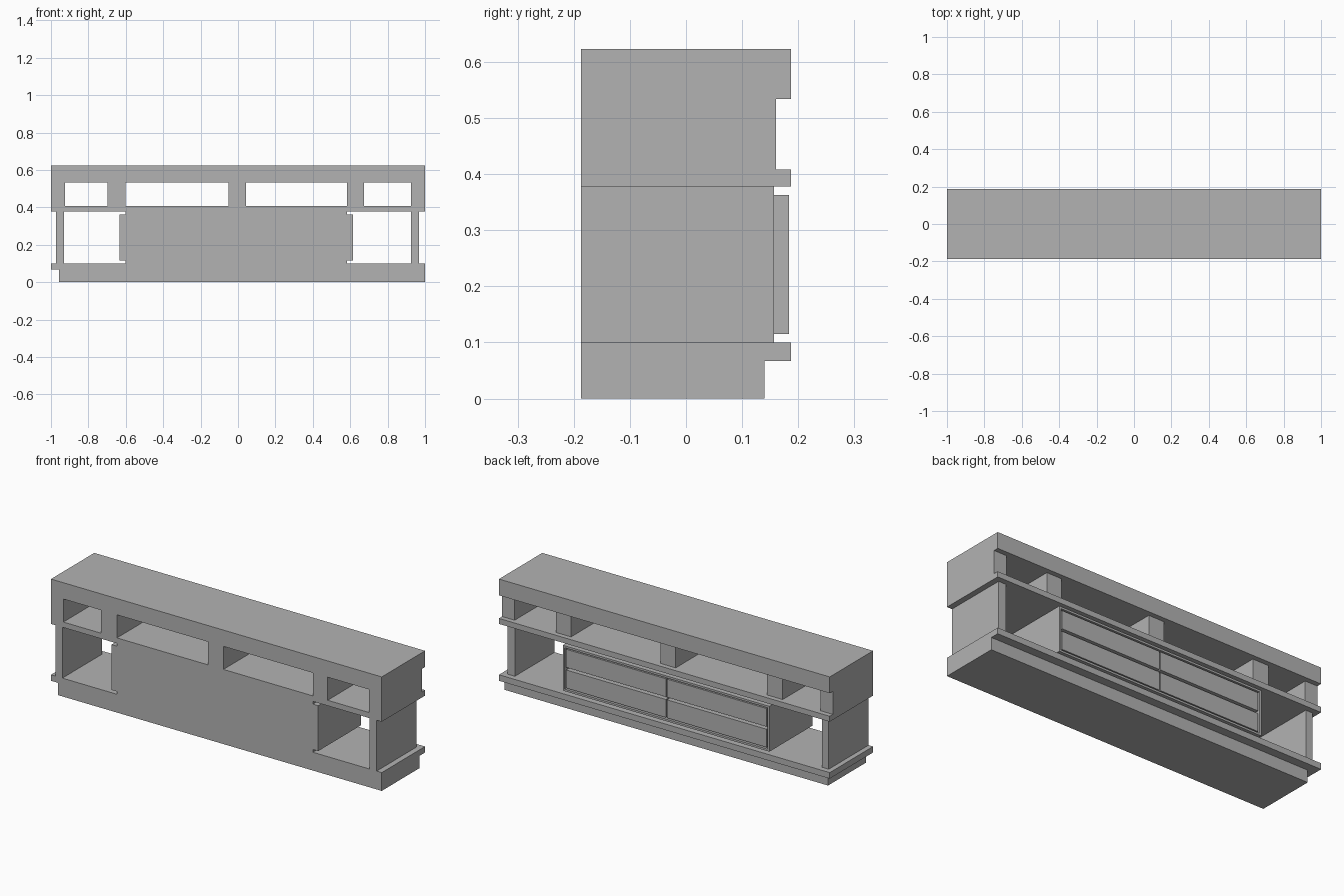
import bpy

cube = bpy.data.objects.get("Cube")
if cube:
    bpy.data.objects.remove(cube, do_unlink=True)

grey = bpy.data.materials.new("plain_grey")
grey.use_nodes = True
grey.diffuse_color = (0.45, 0.45, 0.45, 1)
grey.node_tree.nodes["Principled BSDF"].inputs["Base Color"].default_value = (0.45, 0.45, 0.45, 1)

BACK = -0.187    # flush plane shared by every board
LIP = 0.187      # overhanging edge of top and shelves
POST = 0.16      # edge of the posts between top and shelf
PANEL = 0.157    # edge of the lower side panels


def box(name, x, y, z):
    """Box from (low, high) pairs along each axis."""
    bpy.ops.mesh.primitive_cube_add(size=1, location=[(a + b) / 2 for a, b in (x, y, z)])
    ob = bpy.context.object
    ob.name = name
    ob.scale = [b - a for a, b in (x, y, z)]
    bpy.ops.object.transform_apply(location=False, rotation=False, scale=True)
    ob.data.materials.append(grey)
    return ob


# Horizontal boards and plinth
box("top_slab", (-1, 1), (BACK, LIP), (0.534, 0.623))
box("middle_shelf", (-1, 1), (BACK, LIP), (0.378, 0.408))
box("bottom_shelf", (-1, 1), (BACK, LIP), (0.067, 0.1))
box("plinth", (-0.957, 1), (BACK, 0.14), (0, 0.067))

# Upper posts and dividers
posts = {
    "right_end_post": (-1, -0.925),
    "right_divider": (-0.697, -0.601),
    "centre_divider": (-0.05, 0.043),
    "left_divider": (0.583, 0.673),
    "left_end_post": (0.924, 1),
}
for name, x in posts.items():
    box(name, x, (BACK, POST), (0.408, 0.534))

# Lower side panels
box("right_side_panel", (-0.973, -0.931), (BACK, PANEL), (0.1, 0.378))
box("left_side_panel", (0.925, 0.969), (BACK, PANEL), (0.1, 0.378))

# Drawer cabinet: core, spacers and a thin rim around the drawer fronts
X0, X1, Z0, Z1 = -0.633, 0.616, 0.115, 0.363
FACE, RIM, GAP = 0.184, 0.011, 0.007
box("drawer_cabinet", (X0, X1), (BACK, PANEL), (Z0, Z1))
box("lower_spacer", (-0.602, 0.584), (BACK, PANEL), (0.1, Z0))
box("upper_spacer", (-0.602, 0.584), (BACK, PANEL), (Z1, 0.378))
box("rim_right", (X0, X0 + RIM), (PANEL, FACE), (Z0, Z1))
box("rim_left", (X1 - RIM, X1), (PANEL, FACE), (Z0, Z1))
box("rim_bottom", (X0 + RIM, X1 - RIM), (PANEL, FACE), (Z0, Z0 + RIM))
box("rim_top", (X0 + RIM, X1 - RIM), (PANEL, FACE), (Z1 - RIM, Z1))

# Four drawer fronts, with a wider finger gap between the rows
mid_x, mid_z = (X0 + X1) / 2, (Z0 + Z1) / 2
inset = RIM + GAP
columns = {"right": (X0 + inset, mid_x - GAP / 2), "left": (mid_x + GAP / 2, X1 - inset)}
rows = {"lower": (Z0 + inset, mid_z - GAP), "upper": (mid_z + GAP, Z1 - inset)}
for side, x in columns.items():
    for level, z in rows.items():
        box(f"{level}_{side}_drawer_front", x, (PANEL, FACE - 0.002), z)
